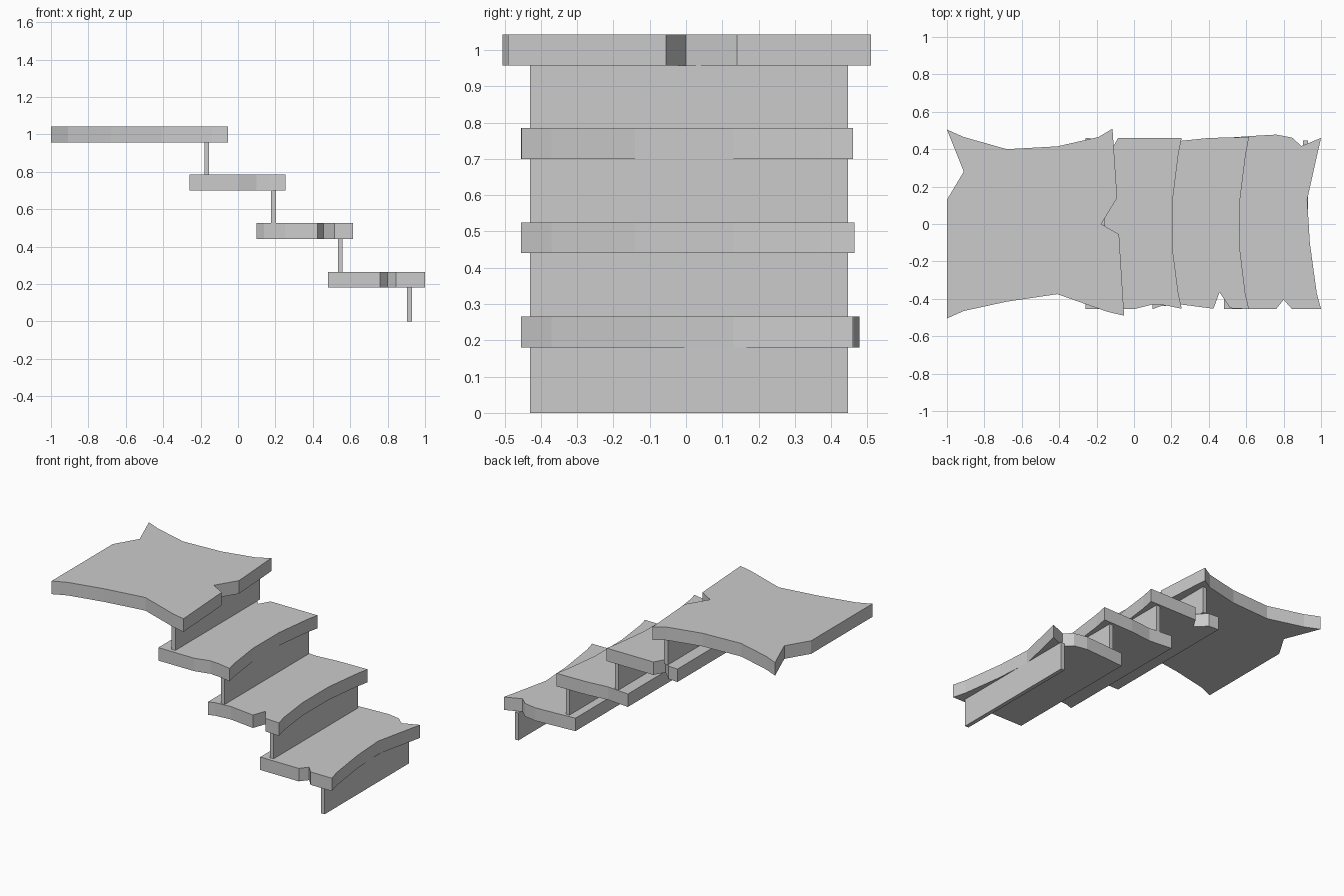
import bpy, bmesh


def slab(name, outline, z0, z1):
    """Extrude a flat outline between two heights."""
    bm = bmesh.new()
    face = bm.faces.new([bm.verts.new((x, y, z0)) for x, y in outline])
    ext = bmesh.ops.extrude_face_region(bm, geom=[face], use_keep_orig=True)
    for v in ext["geom"]:
        if isinstance(v, bmesh.types.BMVert):
            v.co.z = z1
    bmesh.ops.recalc_face_normals(bm, faces=bm.faces)
    me = bpy.data.meshes.new(name)
    bm.to_mesh(me)
    bm.free()
    ob = bpy.data.objects.new(name, me)
    bpy.context.collection.objects.link(ob)
    return ob


# Broken top landing
slab("landing", [
    (-1, 0.505), (-1 + 0.09, 0.465), (-0.68, 0.40), (-0.41, 0.415),
    (-0.19, 0.465), (-0.115, 0.51), (-0.09, 0.14), (-0.175, 0),
    (-0.08, -0.055), (-0.053, -0.49), (-0.14, -0.47), (-0.41, -0.375),
    (-0.68, -0.415), (-0.91, -0.465), (-1, -0.505), (-1, 0.13),
    (-0.91, 0.28)], 0.957, 1.043)

# Treads: chipped back (+y) edge, worn nose, chipped front (-y) edge
treads = [
    ("upper_tread", 0.70,
     [(-0.26, 0.46), (-0.19, 0.455), (-0.125, 0.39), (-0.085, 0.46)],
     [(0.255, 0.46), (0.237, 0.37), (0.207, 0.13),
      (0.207, -0.14), (0.237, -0.37), (0.255, -0.453)],
     [(0.17, -0.435), (0.10, -0.43), (0, -0.455), (-0.26, -0.455)]),
    ("middle_tread", 0.44,
     [(0.10, 0.46), (0.255, 0.445), (0.40, 0.46)],
     [(0.615, 0.465), (0.597, 0.37), (0.567, 0.13),
      (0.567, -0.14), (0.595, -0.37), (0.615, -0.455)],
     [(0.515, -0.45), (0.457, -0.365), (0.425, -0.453),
      (0.25, -0.43), (0.14, -0.44), (0.10, -0.455)]),
    ("lower_tread", 0.18,
     [(0.48, 0.46), (0.62, 0.47), (0.76, 0.478), (0.845, 0.462), (0.895, 0.417)],
     [(1.0, 0.46), (0.968, 0.32), (0.926, 0.13),
      (0.94, -0.1), (0.977, -0.37), (1.0, -0.455)],
     [(0.845, -0.455), (0.80, -0.405), (0.76, -0.455), (0.48, -0.455)]),
]
for name, z, back, nose, front in treads:
    slab(name, back + nose + front, z, z + 0.085)

# Thin risers under each slab
for i, (x, z0, z1) in enumerate([(-0.167, 0.785, 0.957), (0.19, 0.525, 0.70),
                                 (0.547, 0.265, 0.44), (0.917, 0, 0.18)]):
    slab(f"riser_{i + 1}", [(x - 0.013, -0.43), (x + 0.013, -0.43),
                            (x + 0.013, 0.446), (x - 0.013, 0.446)], z0, z1)
